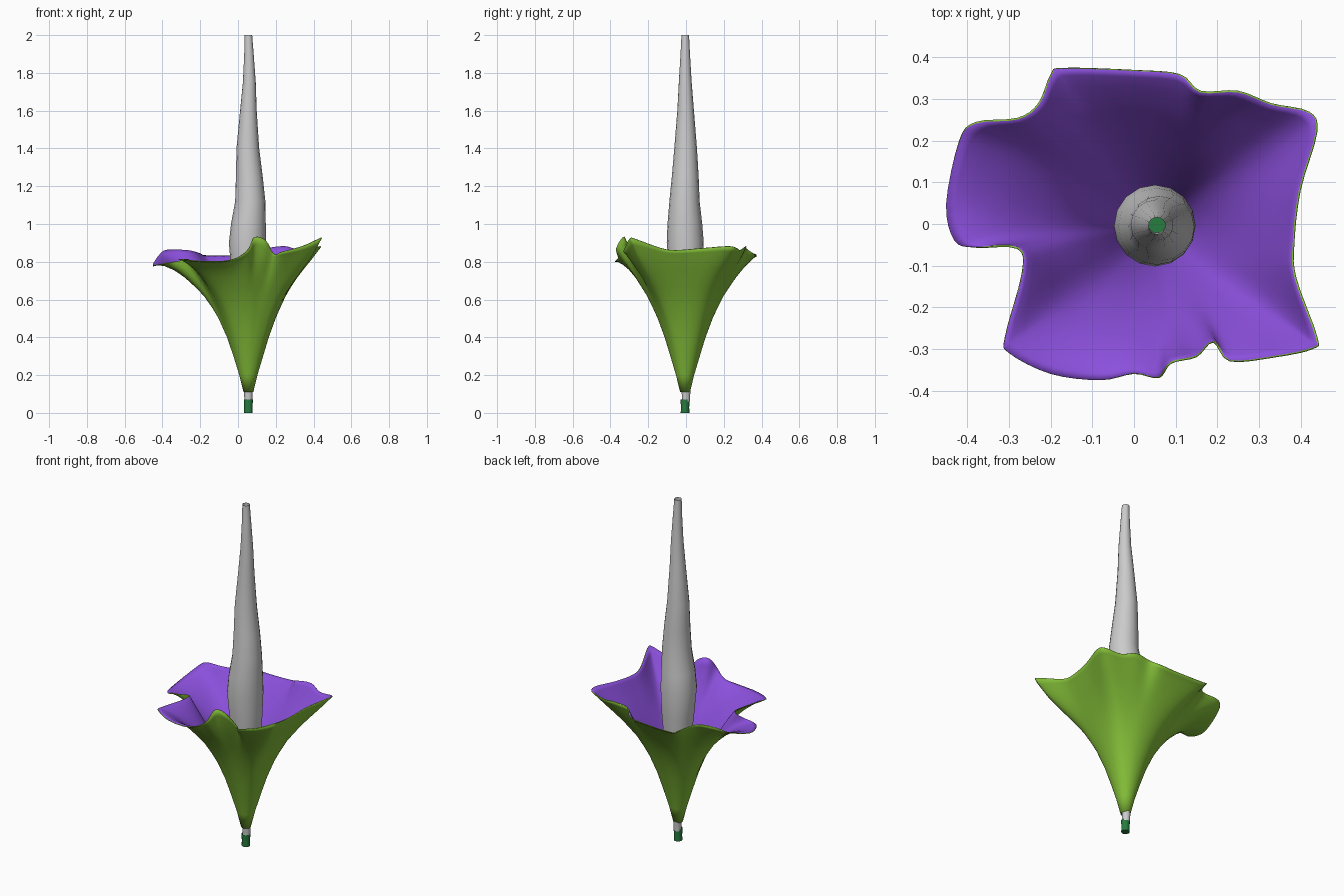
import bpy
from math import sin, cos, atan2, hypot, pi
from mathutils import Vector

if "Cube" in bpy.data.objects:
    bpy.data.objects.remove(bpy.data.objects["Cube"])

CX, CY = 0.055, -0.005


def material(name, rgb):
    m = bpy.data.materials.new(name)
    m.diffuse_color = (*rgb, 1)
    m.use_nodes = True
    m.node_tree.nodes["Principled BSDF"].inputs["Base Color"].default_value = m.diffuse_color
    return m


def loft(name, rings, mats=(), cap=False):
    n = len(rings[0])
    verts = [p for r in rings for p in r]
    faces = [(i*n + j, i*n + (j+1) % n, (i+1)*n + (j+1) % n, (i+1)*n + j)
             for i in range(len(rings)-1) for j in range(n)]
    if cap:
        faces.append(tuple(reversed(range(n))))
    me = bpy.data.meshes.new(name)
    me.from_pydata(verts, [], faces)
    ob = bpy.data.objects.new(name, me)
    bpy.context.collection.objects.link(ob)
    for m in mats:
        me.materials.append(m)
    bpy.context.view_layer.objects.active = ob
    ob.select_set(True)
    bpy.ops.object.shade_smooth_by_angle(angle=0.9)
    ob.select_set(False)
    return ob


def circle(x, y, z, r, n):
    return [(x + r*cos(2*pi*k/n), y + r*sin(2*pi*k/n), z) for k in range(n)]


def catmull(a, b, c, d, t):
    return 0.5*(2*b + (c-a)*t + (2*a-5*b+4*c-d)*t*t + (3*b-a-3*c+d)*t**3)


green = material("leaf_green", (0.23, 0.52, 0.04))
purple = material("inner_purple", (0.26, 0.08, 0.72))
dark = material("stem_green", (0.02, 0.2, 0.05))

# Wavy rim of the spathe, counter-clockwise seen from above
RIM = [(.44, .22, .88), (.42, .27, .87), (.33, .29, .86), (.25, .32, .88), (.16, .32, .87),
       (.11, .36, .84), (0, .37, .83), (-.17, .375, .83), (-.2, .36, .84), (-.23, .29, .85),
       (-.28, .255, .86), (-.38, .245, .86), (-.42, .2, .83), (-.45, .05, .78), (-.43, -.04, .78),
       (-.38, -.057, .79), (-.28, -.06, .81), (-.27, -.12, .81), (-.31, -.27, .81), (-.3, -.31, .81),
       (-.2, -.36, .80), (-.08, -.375, .80), (0, -.36, .82), (.06, -.37, .87), (.09, -.335, .93),
       (.15, -.32, .91), (.19, -.285, .84), (.23, -.33, .85), (.34, -.32, .88), (.43, -.3, .92),
       (.44, -.27, .92), (.39, -.13, .87), (.385, -.05, .86), (.4, .08, .87)]
pts = [Vector(p) for p in RIM]
N = len(pts)
rim = [catmull(pts[i-1], pts[i], pts[(i+1) % N], pts[(i+2) % N], t/4)
       for i in range(N) for t in range(4)]
M = len(rim)
soft = [sum((rim[(i+k) % M] for k in range(-6, 7)), Vector())/13 for i in range(M)]

# Spathe levels: height, core radius, how strongly the rim shape shows
LEVELS = [(.11, .026, 0), (.2, .048, 0), (.3, .075, .01), (.4, .098, .04), (.5, .122, .1),
          (.56, .135, .17), (.62, .145, .27), (.67, .15, .4), (.72, .15, .55),
          (.765, .15, .7), (.805, .15, .84), (.835, .15, .94), (.85, .15, 1)]
rings = []
for z, r0, w in LEVELS:
    ring = []
    for a, b in zip(soft, rim):
        p = a.lerp(b, w*w)
        dx, dy = p.x - CX, p.y - CY
        ang, r = atan2(dy, dx), r0*(1-w) + w*hypot(dx, dy)
        ring.append((CX + r*cos(ang), CY + r*sin(ang), z + w**5*(p.z - .85)))
    rings.append(ring)
spathe = loft("spathe", rings, (green, purple))
sol = spathe.modifiers.new("thickness", 'SOLIDIFY')
sol.thickness, sol.offset, sol.material_offset = 0.005, -1, 1

# Spadix: slightly bent tapering spike, open at the tip
SPADIX = [(.06, .055, 0, .021), (.14, .055, 0, .024), (.3, .055, 0, .045), (.5, .055, 0, .065),
          (.75, .052, 0, .088), (.9, .05, -.004, .098), (1.0, .055, -.006, .092),
          (1.12, .065, -.008, .08), (1.25, .06, -.004, .071), (1.4, .052, -.002, .06),
          (1.6, .055, -.002, .044), (1.75, .06, -.004, .034), (1.9, .058, -.004, .025),
          (2.0, .055, -.004, .02)]
loft("spadix", [circle(x, y, z, r, 16) for z, x, y, r in SPADIX])

# Short stem at the foot
loft("stem", [circle(.055, -.005, z, r, 12) for z, r in ((0, .023), (.03, .022), (.07, .024))],
     (dark,), cap=True)
